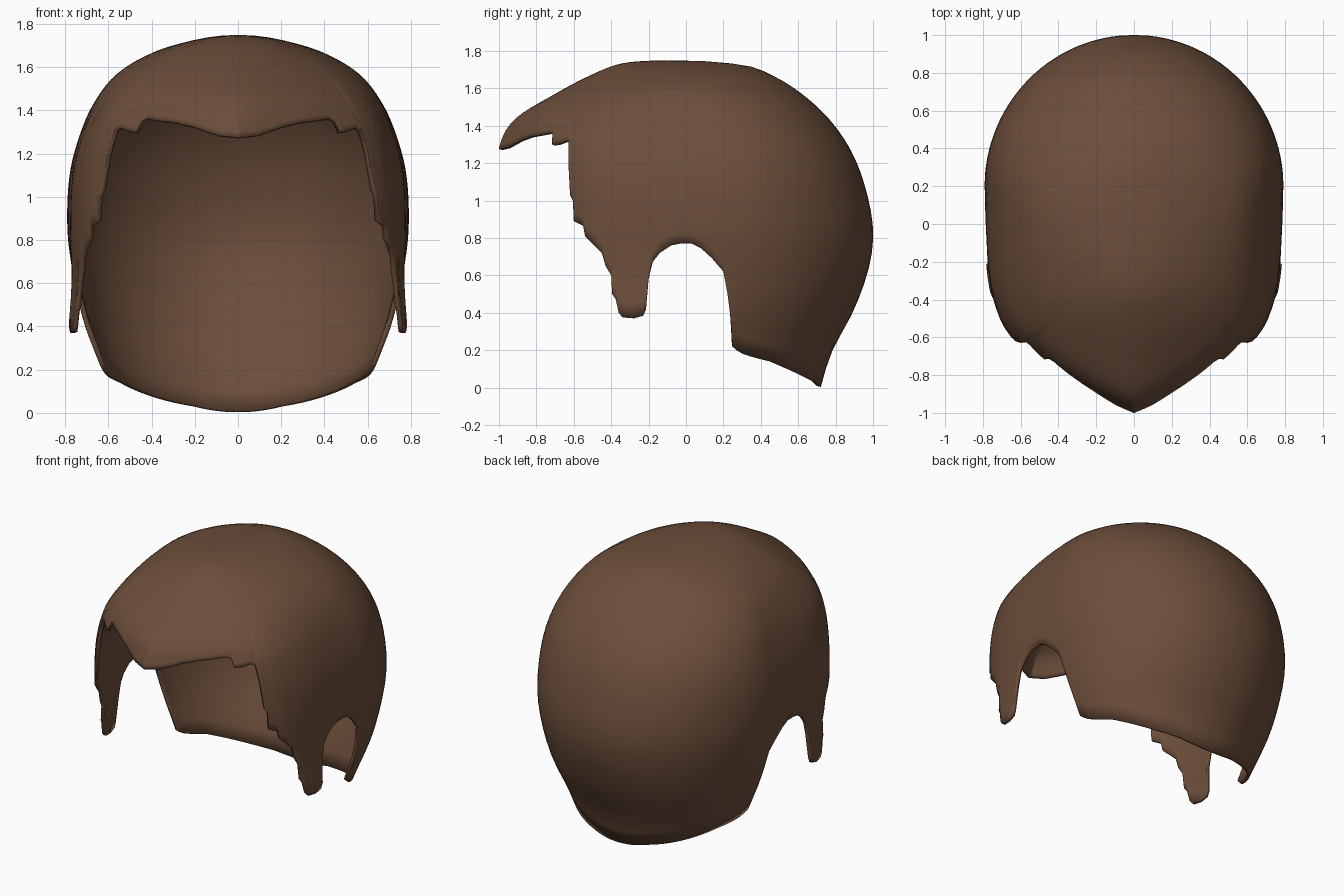
import bpy, bmesh, math

if "Cube" in bpy.data.objects:
    bpy.data.objects.remove(bpy.data.objects["Cube"])

TOP = 1.75
# height: half width, front y, back y, centre y
SECTIONS = [
    (1.75, 0.00, -0.08, -0.08, -0.08), (1.74, 0.13, -0.30, 0.17, -0.06),
    (1.72, 0.23, -0.39, 0.33, -0.02), (1.67, 0.39, -0.51, 0.46, 0.03),
    (1.57, 0.56, -0.70, 0.62, 0.08), (1.43, 0.67, -0.92, 0.77, 0.15),
    (1.28, 0.735, -1.0, 0.875, 0.2), (1.10, 0.78, -1.0, 0.95, 0.2),
    (0.85, 0.79, -1.0, 1.0, 0.2), (0.65, 0.765, -1.0, 0.98, 0.2),
    (0.42, 0.715, -1.0, 0.90, 0.2), (0.18, 0.625, -1.0, 0.775, 0.2),
    (0.00, 0.55, -1.0, 0.72, 0.2)]
# front half of a level outline: forward share, width share
FRONT = [(0, 1), (0.2, 0.99), (0.42, 0.965), (0.58, 0.90), (0.683, 0.80),
         (0.783, 0.62), (0.875, 0.41), (0.967, 0.13), (1, 0)]
# hem in front of the ear (y, z) and behind it (backward share, z)
HEM_FRONT = [(-1, 1.275), (-0.96, 1.285), (-0.9, 1.325), (-0.85, 1.345), (-0.75, 1.365),
             (-0.73, 1.355), (-0.72, 1.30), (-0.69, 1.305), (-0.65, 1.32), (-0.632, 1.315),
             (-0.626, 1.19), (-0.62, 1.03), (-0.605, 1.0), (-0.6, 0.89), (-0.55, 0.865),
             (-0.54, 0.81), (-0.5, 0.77), (-0.45, 0.72), (-0.43, 0.65), (-0.40, 0.60),
             (-0.395, 0.5), (-0.375, 0.47), (-0.36, 0.40), (-0.34, 0.375), (-0.28, 0.37),
             (-0.23, 0.385), (-0.215, 0.42), (-0.2, 0.58), (-0.18, 0.67), (-0.14, 0.72),
             (-0.08, 0.76), (-0.03, 0.77), (0.03, 0.77), (0.08, 0.745), (0.14, 0.69)]
HEM_BACK = [(0, 0.62), (0.03, 0.5), (0.06, 0.36), (0.08, 0.22), (0.12, 0.20), (0.18, 0.18),
            (0.26, 0.165), (0.44, 0.14), (0.73, 0.075), (0.93, 0.03), (1, 0.003)]
HEM = [((y - 0.2) / 1.2, z) for y, z in HEM_FRONT] + HEM_BACK


def clamp(a):
    return max(0.0, min(1.0, a))


def interp(pts, x, smooth=True):
    """Interpolate (x, value) pairs, straight or with smooth tangents."""
    n = len(pts)
    x = max(pts[0][0], min(pts[-1][0], x))
    i = 0
    while i < n - 2 and x > pts[i + 1][0]:
        i += 1
    (x0, a), (x1, b) = pts[i], pts[i + 1]
    h = x1 - x0
    t = (x - x0) / h
    if not smooth:
        return a + (b - a) * t

    def slope(k):
        lo, hi = pts[max(k - 1, 0)], pts[min(k + 1, n - 1)]
        return (hi[1] - lo[1]) / (hi[0] - lo[0])
    m0, m1 = slope(i) * h, slope(i + 1) * h
    return ((2 * t**3 - 3 * t**2 + 1) * a + (t**3 - 2 * t**2 + t) * m0
            + (3 * t**2 - 2 * t**3) * b + (t**3 - t**2) * m1)


def drop(z):
    return math.sqrt(max(TOP - z, 0))


CURVES = [[(drop(s[0]), s[k]) for s in SECTIONS] for k in (1, 2, 3, 4)]


def surface(v, z):
    """Point on the right half at share v (-1 front, 1 back) and height z."""
    w, front, back, mid = [interp(c, drop(z)) for c in CURVES]
    ring = math.sqrt(max(0, 1 - v * v))
    if v >= 0:
        return ring * w, mid + (back - mid) * v, z
    # sideburns hang straight down, the fringe comes to a point
    w += (0.80 - w) * clamp((0.9 - z) / 0.45) * clamp(-v / 0.3)
    point = clamp((1.7 - z) / 0.35)
    share = ring + (max(0, interp(FRONT, -v)) - ring) * point
    if v < -0.9999:
        share = 0
    return share * w, mid + (front - mid) * -v, z


# columns run from the crown down to the hem
columns = [v for v, z in HEM]
for i in range(61):
    v = math.sin(math.radians(-90 + 3 * i))
    if min(abs(v - c) for c in columns) > 0.004:
        columns.append(v)
columns.sort()
ROWS = 30
bm = bmesh.new()
grid = []
for v in columns:
    hem = interp(HEM, v, False)
    grid.append([bm.verts.new(surface(v, TOP - (TOP - hem) * (r / ROWS) ** 1.7))
                 for r in range(ROWS + 1)])
for a, b in zip(grid, grid[1:]):
    for r in range(ROWS):
        bm.faces.new((a[r], a[r + 1], b[r + 1], b[r]))
bmesh.ops.remove_doubles(bm, verts=bm.verts, dist=0.0002)
bmesh.ops.recalc_face_normals(bm, faces=bm.faces)
if sum(f.normal.dot(f.calc_center_median()) * f.calc_area() for f in bm.faces) < 0:
    bmesh.ops.reverse_faces(bm, faces=bm.faces)

mesh = bpy.data.meshes.new("hair_cap")
bm.to_mesh(mesh)
bm.free()
hair = bpy.data.objects.new("hair_cap", mesh)
bpy.context.collection.objects.link(hair)

brown = bpy.data.materials.new("hair brown")
brown.diffuse_color = (0.15, 0.076, 0.043, 1)
brown.use_nodes = True
brown.node_tree.nodes["Principled BSDF"].inputs["Base Color"].default_value = brown.diffuse_color
mesh.materials.append(brown)

# smooth shading, then the left half and a thin shell
bpy.context.view_layer.objects.active = hair
hair.select_set(True)
bpy.ops.object.shade_smooth_by_angle(angle=math.radians(50))
mirror = hair.modifiers.new("left_half", 'MIRROR')
mirror.merge_threshold = 0.001
shell = hair.modifiers.new("shell", 'SOLIDIFY')
shell.thickness = 0.022
shell.offset = -1
